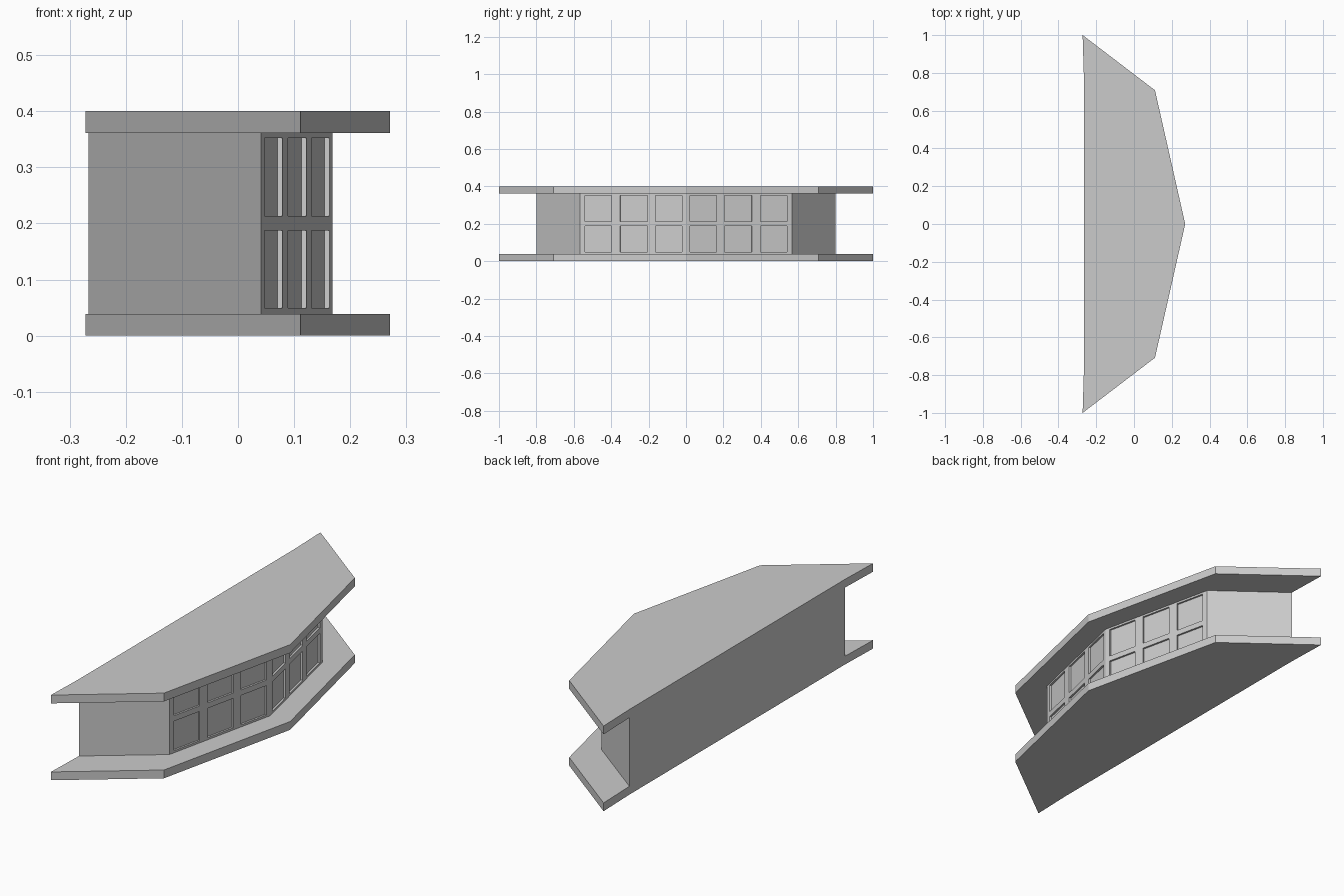
import bpy, bmesh

if "Cube" in bpy.data.objects:
    bpy.data.objects.remove(bpy.data.objects["Cube"])

BACK_X = -0.266
Z_LOW, Z_HIGH = 0.039, 0.361


def finish(bm, name):
    bmesh.ops.recalc_face_normals(bm, faces=bm.faces)
    mesh = bpy.data.meshes.new(name)
    bm.to_mesh(mesh)
    bm.free()
    obj = bpy.data.objects.new(name, mesh)
    bpy.context.collection.objects.link(obj)
    return obj


def slab(name, z0, z1):
    half = [(0.111, 0.708), (-0.272, 1.0), (BACK_X, 0.8)]
    outline = [(0.271, 0)] + half + [(x, -y) for x, y in reversed(half)]
    bm = bmesh.new()
    face = bm.faces.new([bm.verts.new((x, y, z0)) for x, y in outline])
    ext = bmesh.ops.extrude_face_region(bm, geom=[face])["geom"]
    moved = [v for v in ext if isinstance(v, bmesh.types.BMVert)]
    bmesh.ops.translate(bm, verts=moved, vec=(0, 0, z1 - z0))
    finish(bm, name)


# Base and roof slabs
slab("base_slab", 0, Z_LOW)
slab("roof_slab", Z_HIGH, 0.4)

# Core walls: gridded perimeter, window cells pushed inward
half_y = [0.022, 0.164, 0.207, 0.353, 0.397, 0.541, 0.567]
ys = [-y for y in reversed(half_y)] + [0] + half_y
front = [(0.168 - abs(y) * 0.127 / 0.567, y) for y in ys]
outline = [(BACK_X, -0.8)] + front + [(BACK_X, 0.8)]
zs = [Z_LOW, 0.049, 0.187, 0.213, 0.352, Z_HIGH]

bm = bmesh.new()
cols = [[bm.verts.new((x, y, z)) for z in zs] for x, y in outline]
n = len(cols)
windows = []
for i in range(n):
    a, b = cols[i], cols[(i + 1) % n]
    mid_y = abs(a[0].co.y + b[0].co.y) / 2
    is_bay = any(lo < mid_y < hi for lo, hi in zip(half_y[0:6:2], half_y[1:6:2])) and i < n - 1
    for j in range(len(zs) - 1):
        f = bm.faces.new((a[j], b[j], b[j + 1], a[j + 1]))
        if is_bay and j in (1, 3):
            windows.append(f)
bm.faces.new([c[0] for c in reversed(cols)])
bm.faces.new([c[-1] for c in cols])
bm.normal_update()

# Recessed window panes
for f in windows:
    inward = f.normal * -0.009
    rim = list(f.verts)
    pane = [bm.verts.new(v.co + inward) for v in rim]
    bm.faces.remove(f)
    bm.faces.new(pane)
    for k in range(4):
        m = (k + 1) % 4
        bm.faces.new((rim[k], rim[m], pane[m], pane[k]))
finish(bm, "windowed_core")
